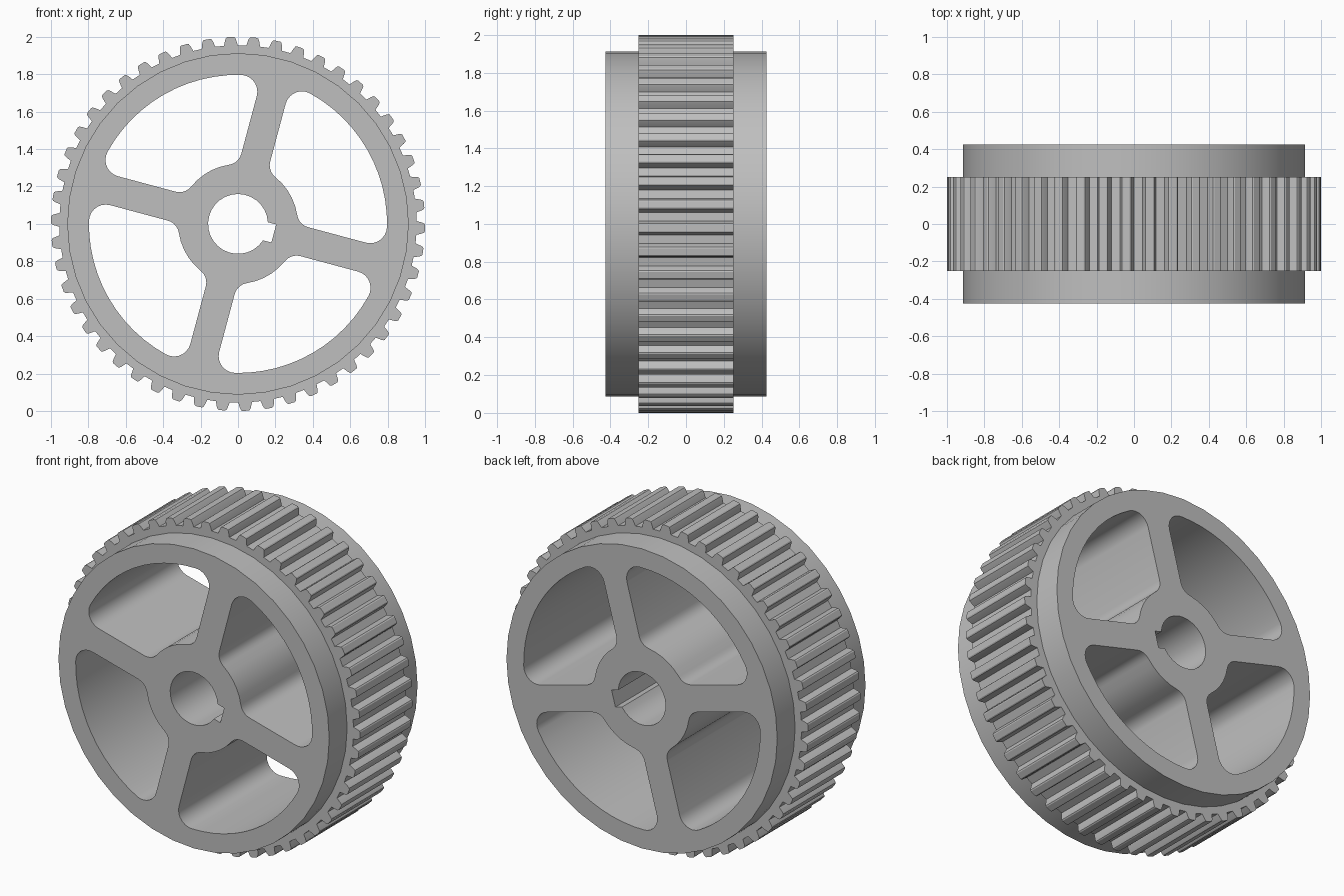
import bpy, bmesh
from math import sin, cos, asin, pi, radians, sqrt
from mathutils import Vector, Matrix

cube = bpy.data.objects.get("Cube")
if cube:
    bpy.data.objects.remove(cube, do_unlink=True)

grey = bpy.data.materials.new("machined grey")
grey.use_nodes = True
colour = (0.52, 0.52, 0.52, 1)
grey.diffuse_color = colour
grey.node_tree.nodes["Principled BSDF"].inputs["Base Color"].default_value = colour


def polar(r, a):
    return Vector((r * cos(a), r * sin(a)))


def arc(centre, r, a0, a1, steps):
    return [centre + polar(r, a0 + (a1 - a0) * i / steps) for i in range(steps + 1)]


def circle(r, n):
    return [polar(r, 2 * pi * i / n) for i in range(n)]


def plate(name, loops, half_depth):
    """Extrude a filled outline with holes along y, centred at z = 1."""
    curve = bpy.data.curves.new(name + " outline", 'CURVE')
    curve.dimensions = '2D'
    curve.fill_mode = 'BOTH'
    curve.extrude = half_depth
    for pts in loops:
        spline = curve.splines.new('POLY')
        spline.points.add(len(pts) - 1)
        for p, co in zip(spline.points, pts):
            p.co = (co.x, co.y, 0, 1)
        spline.use_cyclic_u = True
    temp = bpy.data.objects.new(name + " temp", curve)
    mesh = bpy.data.meshes.new_from_object(temp)
    bpy.data.objects.remove(temp)
    bpy.data.curves.remove(curve)
    bm = bmesh.new()
    bm.from_mesh(mesh)
    bmesh.ops.remove_doubles(bm, verts=bm.verts, dist=0.0001)
    bmesh.ops.transform(bm, verts=bm.verts,
                        matrix=Matrix.Translation((0, 0, 1)) @ Matrix.Rotation(pi / 2, 4, 'X'))
    bmesh.ops.recalc_face_normals(bm, faces=bm.faces)
    bm.to_mesh(mesh)
    bm.free()
    mesh.name = name
    mesh.materials.clear()
    mesh.materials.append(grey)
    obj = bpy.data.objects.new(name, mesh)
    bpy.context.collection.objects.link(obj)
    bpy.ops.object.select_all(action='DESELECT')
    obj.select_set(True)
    bpy.context.view_layer.objects.active = obj
    bpy.ops.object.shade_smooth_by_angle(angle=radians(28))
    return obj


TILT = radians(-15)          # spokes and keyway share this turn
RIM, HUB, SPOKE = 0.797, 0.32, 0.08
R_OUT, R_IN = 0.09, 0.08     # window corner radii


def window():
    """Quarter opening between two spokes, with rounded corners."""
    out_a = asin((SPOKE + R_OUT) / (RIM - R_OUT))
    in_a = asin((SPOKE + R_IN) / (HUB + R_IN))
    c_out = polar(RIM - R_OUT, out_a)
    c_in = polar(HUB + R_IN, in_a)
    half = arc(c_in, R_IN, in_a + pi, 1.5 * pi, 5) + arc(c_out, R_OUT, -pi / 2, out_a, 7)
    rim = arc(Vector((0, 0)), RIM, out_a, pi / 2 - out_a, 12)[1:-1]
    mirrored = [Vector((p.y, p.x)) for p in reversed(half)]
    hub = arc(Vector((0, 0)), HUB, pi / 2 - in_a, in_a, 5)[1:-1]
    return half + rim + mirrored + hub


def turned(pts, a):
    return [Matrix.Rotation(a, 2) @ p for p in pts]


# Spoked wheel: rim, spokes, hub, bore and keyway
BORE, KEY, KEY_DEPTH = 0.16, 0.05, 0.198
key_a = asin(KEY / BORE)
bore = arc(Vector((0, 0)), BORE, key_a, 2 * pi - key_a, 26)
bore += [Vector((KEY_DEPTH, -KEY)), Vector((KEY_DEPTH, KEY))]
windows = [turned(window(), TILT + i * pi / 2) for i in range(4)]
plate("spoked_wheel", [circle(0.913, 40), turned(bore, TILT)] + windows, 0.425)

# Toothed band around the wheel
TEETH = 50
tooth = [(-0.037, 0.955), (-0.029, 0.985), (-0.024, 0.996), (-0.017, 1.0)]
tooth += [(-x, r) for x, r in reversed(tooth)]
band = []
for i in range(TEETH):
    a = radians(-1.3) + 2 * pi * i / TEETH
    band += [polar(r, a + x / r) for x, r in tooth]
plate("toothed_band", [band, circle(0.905, 80)], 0.2525)
